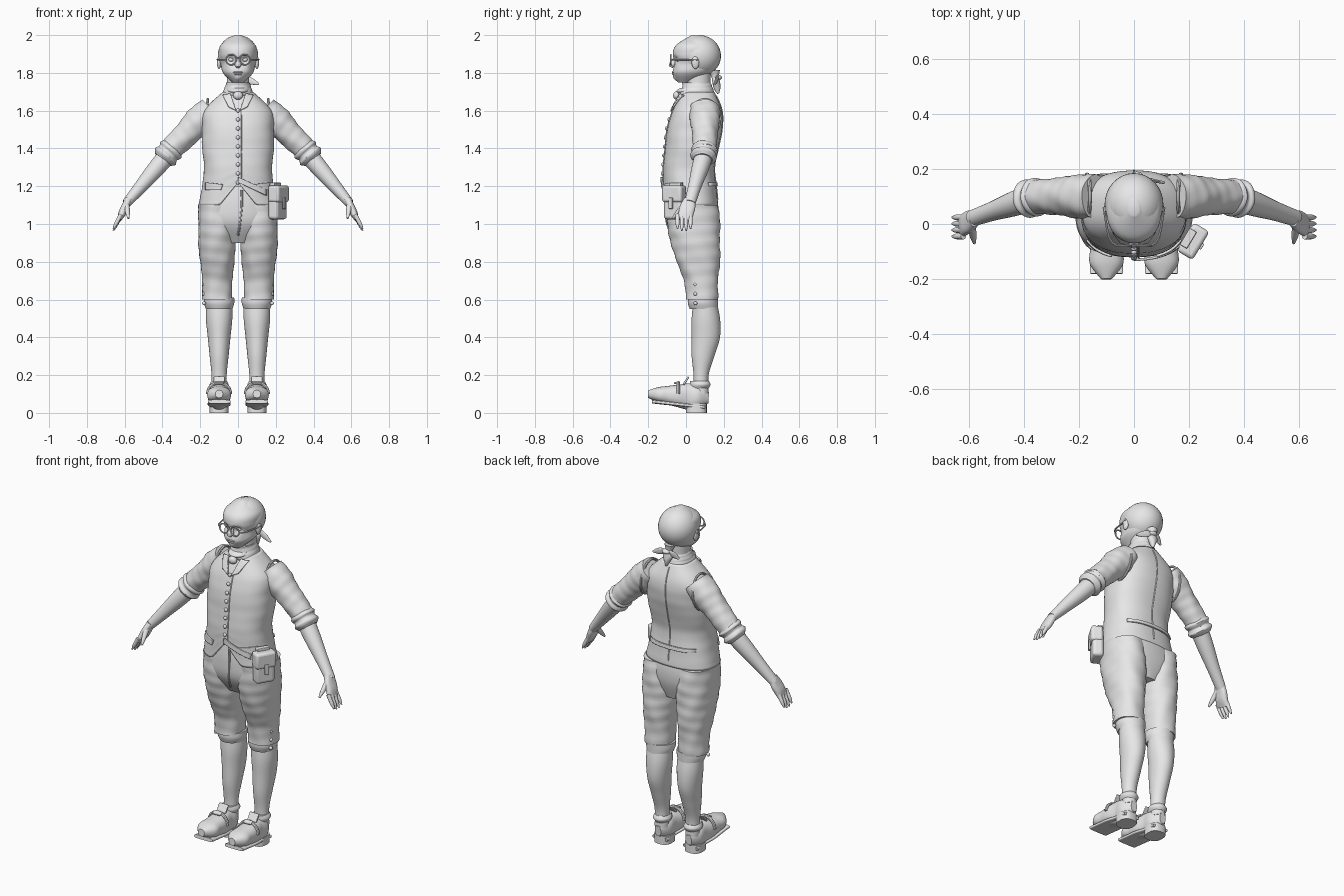
import bpy, bmesh
from math import sin, cos, pi, copysign, exp
from mathutils import Vector, Matrix

default_cube = bpy.data.objects.get("Cube")
if default_cube:
    bpy.data.objects.remove(default_cube)

X, Y, Z = (Vector(axis) for axis in Matrix.Identity(3))
SIDES = {"left_": 1, "right_": -1}
GREY = (.8, .8, .8, 1)
clay = bpy.data.materials.new("clay grey")
clay.use_nodes = True
clay.diffuse_color = GREY
clay.node_tree.nodes["Principled BSDF"].inputs["Base Color"].default_value = GREY
parts = []


def finish(name, bm, thickness=None, offset=-1, bevel=None):
    bmesh.ops.recalc_face_normals(bm, faces=bm.faces)
    mesh = bpy.data.meshes.new(name)
    bm.to_mesh(mesh)
    bm.free()
    mesh.materials.append(clay)
    obj = bpy.data.objects.new(name, mesh)
    bpy.context.collection.objects.link(obj)
    if thickness:
        solidify = obj.modifiers.new("thickness", "SOLIDIFY")
        solidify.thickness, solidify.offset = thickness, offset
    if bevel:
        rounding = obj.modifiers.new("rounded edges", "BEVEL")
        rounding.width, rounding.segments = bevel, 3
    parts.append(obj)
    return obj


def smooth_rows(rows, steps):
    """Catmull-Rom interpolation through the given rows."""
    padded = [rows[0], *rows, rows[-1]]
    result = []
    for before, start, end, after in zip(padded, rows, rows[1:], [*rows[2:], rows[-1]]):
        for step in range(steps):
            t = step / steps
            ease = t * t * (3 - 2 * t)
            leave, arrive = t * (1 - t) ** 2 / 2, t * t * (t - 1) / 2
            result.append(tuple(
                b + (c - b) * ease + (c - a) * leave + (d - b) * arrive
                for a, b, c, d in zip(before, start, end, after)))
    return result + [tuple(rows[-1])]


def loft(name, rows, side=1, ref=Y, level=False, power=2, fold=0, steps=6, sides=40,
         caps=True, shape=None, thickness=None):
    """Skin rounded rings; each row holds a centre and two radii."""
    rings = smooth_rows(rows, steps)
    bm = bmesh.new()
    loops = []
    for i, (x, y, z, width, depth) in enumerate(rings):
        before, after = rings[max(i - 1, 0)], rings[min(i + 1, len(rings) - 1)]
        along = Z if level else (Vector(after[:3]) - Vector(before[:3])).normalized()
        across = ref.cross(along).normalized()
        outward = along.cross(across)
        loop = []
        for k in range(sides):
            angle = 2 * pi * k / sides
            c, s = cos(angle), sin(angle)
            wave = 1 + fold * sin(2 * angle + i) * cos(3 * angle - i / 2)
            point = Vector((x, y, z)) + wave * (
                across * width * copysign(abs(c) ** (2 / power), c)
                + outward * depth * copysign(abs(s) ** (2 / power), s))
            if shape:
                shape(point)
            point.x *= side
            loop.append(bm.verts.new(point))
        loops.append(loop)
    for low, high in zip(loops, loops[1:]):
        for k in range(sides):
            bm.faces.new((low[k - 1], low[k], high[k], high[k - 1]))
    if caps:
        bm.faces.new(loops[0])
        bm.faces.new(loops[-1])
    return finish(name, bm, thickness)


def column_rows(low, high, profile, x=0):
    """Evenly spaced level rings from front, back and half width."""
    step = (high - low) / (len(profile) - 1)
    return [(x, (front + back) / 2, low + i * step, half, (back - front) / 2)
            for i, (front, back, half) in enumerate(profile)]


def column(name, low, high, profile, x=0, **options):
    return loft(name, column_rows(low, high, profile, x), level=True, **options)


def limb(name, start, end, sizes, **options):
    """Evenly spaced rings along a line; a single size means a round ring."""
    rows = []
    for i, size in enumerate(sizes):
        centre = Vector(start).lerp(Vector(end), i / (len(sizes) - 1))
        rows.append((*centre, *(size if isinstance(size, tuple) else (size, size))))
    return loft(name, rows, **options)


def tube(name, points, radius=.004, **options):
    return loft(name, [(*p, radius, radius) for p in points], steps=3, sides=8, **options)


def arc(centre, across, up, turn=2 * pi, count=16):
    return [Vector(centre) - across * cos(turn * i / count) + up * sin(turn * i / count)
            for i in range(count + 1)]


def ball(name, centre, size, side=1):
    bm = bmesh.new()
    place = Matrix.Diagonal((side, 1, 1, 1)) @ Matrix.Translation(centre) @ Matrix.Diagonal((*size, 1))
    bmesh.ops.create_uvsphere(bm, u_segments=32, v_segments=20, radius=1, matrix=place)
    return finish(name, bm)


def box(name, matrix, size, bevel=.004):
    bm = bmesh.new()
    bmesh.ops.create_cube(bm, size=1, matrix=matrix @ Matrix.Diagonal((*size, 1)))
    return finish(name, bm, bevel=bevel)


# Waistcoat, with a notched and pointed front hem
VEST = column_rows(1.1, 1.7, [(-.12, .17, .21), (-.12, .16, .19), (-.12, .15, .18), (-.11, .17, .19),
                              (-.1, .19, .19), (-.07, .19, .18), (-.02, .15, .08)])
VEST_POWER = 2.4
vest_rings = smooth_rows(VEST, 20)


def hem(p):
    if p.y < 0 and p.z < 1.3:
        p.z += (1.3 - p.z) * max(0, .6 - 6 * abs(p.x))


def skin(x, z, facing=-1, lift=0.0):
    """Point on the front or back of the waistcoat."""
    ring = min(vest_rings, key=lambda r: abs(r[2] - z))
    reach = max(0, 1 - abs(x / ring[3]) ** VEST_POWER) ** (1 / VEST_POWER)
    return Vector((x, ring[1] + facing * (ring[4] * reach + lift), z))


def plate(name, corners, facing=-1, side=1, lift=.004, count=10):
    """Thin patch that follows the waistcoat."""
    a, b, c, d = (Vector(corner) for corner in corners)
    bm = bmesh.new()
    grid = []
    for i in range(count + 1):
        low, high = a.lerp(b, i / count), d.lerp(c, i / count)
        spots = [low.lerp(high, j / count) for j in range(count + 1)]
        grid.append([bm.verts.new(skin(p.x * side, p.y, facing, lift)) for p in spots])
    for left, right in zip(grid, grid[1:]):
        for j in range(count):
            bm.faces.new((left[j], right[j], right[j + 1], left[j + 1]))
    return finish(name, bm, thickness=.009, offset=0)


loft("waistcoat", VEST, level=True, power=VEST_POWER, fold=.006, sides=80, caps=False, shape=hem, thickness=.012)
tube("front_seam", [skin(.016, 1.22 + i / 20) for i in range(9)])
tube("back_seam", [skin(0, 1.13 + i / 20, facing=1) for i in range(12)])
for i in range(9):
    ball("waistcoat_button", skin(0, 1.22 + i / 21, lift=.004), (.011, .008, .011))
plate("back_strap", [(-.15, 1.2), (.15, 1.2), (.15, 1.22), (-.15, 1.22)], facing=1)
plate("pouch_strap", [(0, 1.22), (.15, 1.15), (.15, 1.18), (0, 1.25)], lift=.009)
for prefix, side in SIDES.items():
    plate(prefix + "pocket_flap", [(.09, 1.18), (.17, 1.18), (.17, 1.22), (.08, 1.21)], side=side)
    plate(prefix + "lapel", [(.01, 1.6), (.05, 1.62), (.08, 1.68), (.04, 1.69)], side=side, lift=.008)
    tube(prefix + "armhole_trim", arc((.17, .1, 1.56), Y * .08, Vector((-.01, 0, .1))), .007, ref=X, side=side)

# Breeches
column("breeches_seat", .9, 1.2, [(-.04, .14, .09), (-.1, .17, .2), (-.11, .17, .2), (-.1, .14, .18)], power=2.3)
tube("breeches_fly", [(.02, -.11, 1.18), (.02, -.11, 1.1), (.01, -.1, 1), (0, -.07, .94)], .006)
LEG = [(0, .17, .08), (-.01, .17, .08), (-.05, .18, .09), (-.08, .18, .1), (-.1, .18, .1), (-.1, .17, .1)]
CALF = [(.04, .12, .04), (.04, .12, .04), (.03, .15, .05), (.03, .18, .06), (.03, .18, .07), (.04, .16, .07)]
SHOE = [(.02, .03), (.05, .06), (.05, .07), (.06, .06), (.06, .05), (.06, .04), (.02, .02)]
for prefix, side in SIDES.items():
    column(prefix + "breeches_leg", .6, 1.1, LEG, x=.11, side=side, fold=.03, power=2.2)
    column(prefix + "knee_band", .55, .61, [(.02, .17, .07), (.01, .17, .08), (.01, .17, .08)], x=.1, side=side)
    for i in range(3):
        ball(prefix + "knee_button", (.18, .05, .58 + i / 20), (.01, .01, .01), side)
    column(prefix + "stocking", .1, .6, CALF, x=.1, side=side)
    # Shoes with sole, heel, tongue, strap and buckle
    limb(prefix + "shoe", (.1, .12, .08), (.1, -.2, .1), SHOE, side=side, ref=Z, power=2.3)
    limb(prefix + "sole", (.1, .1, .03), (.1, -.18, .06), [(width, .01) for width, height in SHOE[1:-1]],
         side=side, ref=Z, power=4)
    column(prefix + "heel", 0, .05, [(0, .11, .05), (0, .11, .05)], x=.1, side=side, power=2.6)
    column(prefix + "shoe_collar", .13, .17, [(.02, .12, .04), (.02, .13, .05), (.02, .12, .04)], x=.1, side=side)
    box(prefix + "tongue", Matrix.Translation((.1 * side, 0, .17)) @ Matrix.Rotation(-.6, 4, "X"), (.06, .01, .05))
    tube(prefix + "shoe_strap", arc((.1, -.04, .1), X * .06, Z * .06, turn=pi), .009, side=side)
    box(prefix + "buckle", Matrix.Translation((.1 * side, -.05, .16)) @ Matrix.Rotation(.3, 4, "X"), (.05, .03, .01))

# Arms, rolled cuffs and hands
for prefix, side in SIDES.items():
    limb(prefix + "sleeve", (.14, .1, 1.61), (.37, .1, 1.38), [(.07, .08), (.08, .08), .07, .065, .06],
         side=side, fold=.035)
    limb(prefix + "rolled_cuff", (.34, .1, 1.41), (.4, .09, 1.34), [.05, .07, .06, .07, .05], side=side, fold=.02)
    limb(prefix + "forearm", (.36, .1, 1.38), (.59, .02, 1.11), [.05, .045, .035, (.025, .03)], side=side)
    limb(prefix + "palm", (.58, .02, 1.13), (.63, -.01, 1.02), [(.02, .03), (.02, .04), (.02, .04), (.01, .04)],
         side=side, power=2.5)
    for i in range(4):
        y = -.045 + i * .023
        limb(prefix + "finger", (.62, y, 1.05), (.66, y, .96 + abs(i - 1.5) / 100), [.011, .011, .01, .004],
             side=side, sides=12)
    limb(prefix + "thumb", (.59, -.01, 1.1), (.58, -.07, 1.03), [.016, .014, .011, .005], side=side, sides=14)

# Neck, shirt collar and neckcloth
column("neck", 1.64, 1.8, [(-.01, .14, .07), (0, .13, .06), (0, .13, .06)])
column("shirt_collar", 1.67, 1.75, [(-.03, .15, .09), (-.04, .15, .08), (-.02, .14, .07), (-.02, .13, .06)], fold=.02)
column("neckcloth", 1.69, 1.72, [(-.04, .1, .05), (-.05, .1, .06), (-.03, .1, .06)])
ball("neckcloth_knot", (0, -.05, 1.68), (.026, .018, .022))

# Head, with soft eye sockets, cheekbones and chin
BUMPS = [((.036, -.055, 1.87), .02, .014), ((.05, -.04, 1.84), .02, -.006), ((0, -.06, 1.766), .02, -.012)]


def face(p):
    for centre, size, push in BUMPS:
        gap = Vector((abs(p.x), p.y, p.z)) - Vector(centre)
        p.y += push * exp(-gap.length_squared / size ** 2)


column("head", 1.75, 2, [(-.04, .04, .03), (-.07, .13, .08), (-.06, .17, .09), (-.07, .18, .1), (-.05, .16, .09),
                         (.03, .09, .02)], power=2.15, sides=96, steps=10, shape=face)
ball("hair", (0, .07, 1.89), (.107, .115, .11))
limb("nose", (0, -.05, 1.89), (0, -.08, 1.83), [.01, .011, .015, (.019, .017), .01], sides=20)
ball("upper_lip", (0, -.067, 1.803), (.026, .008, .005))
ball("lower_lip", (0, -.066, 1.793), (.022, .008, .005))
for prefix, side in SIDES.items():
    ball(prefix + "eye", (.036, -.04, 1.87), (.015, .013, .011), side)
    ball(prefix + "ear", (.1, .05, 1.855), (.012, .02, .034), side)
    tube(prefix + "spectacle_rim", arc((.036, -.08, 1.87), X * .027, Z * .027), side=side)
    tube(prefix + "spectacle_arm", [(.06, -.08, 1.87), (.09, -.05, 1.87), (.11, .06, 1.87)], ref=Z, side=side)
tube("spectacle_bridge", arc((0, -.08, 1.872), X * .01, Z * .005, turn=pi))

# Tied hair and ribbon
limb("ponytail", (0, .15, 1.81), (.01, .17, 1.69), [.03, .02, (.03, .02), .018, .005], sides=20)
ball("ribbon_knot", (.01, .17, 1.775), (.025, .02, .014))
for side, reach in ((1, .11), (-1, .06)):
    limb("ribbon_loop", (.01, .17, 1.78), (reach, .15, 1.74), [.007, (.018, .007), (.016, .006), .005], side=side)

# Belt pouch hanging at the left hip
hang = Matrix.Translation((.21, -.06, 1.11)) @ Matrix.Rotation(1.03, 4, "Z")
box("pouch_body", hang, (.11, .06, .17), .016)
box("pouch_flap", hang @ Matrix.Translation((0, -.006, .05)), (.12, .066, .09), .014)
box("pouch_tab", hang @ Matrix.Translation((0, -.04, 0)), (.024, .012, .06))
box("pouch_hanger", hang @ Matrix.Translation((0, .015, .09)), (.07, .03, .04))

# Smooth shading that keeps hard edges
bpy.ops.object.select_all(action="DESELECT")
for obj in parts:
    obj.select_set(True)
bpy.context.view_layer.objects.active = parts[0]
bpy.ops.object.shade_smooth_by_angle(angle=.7)
